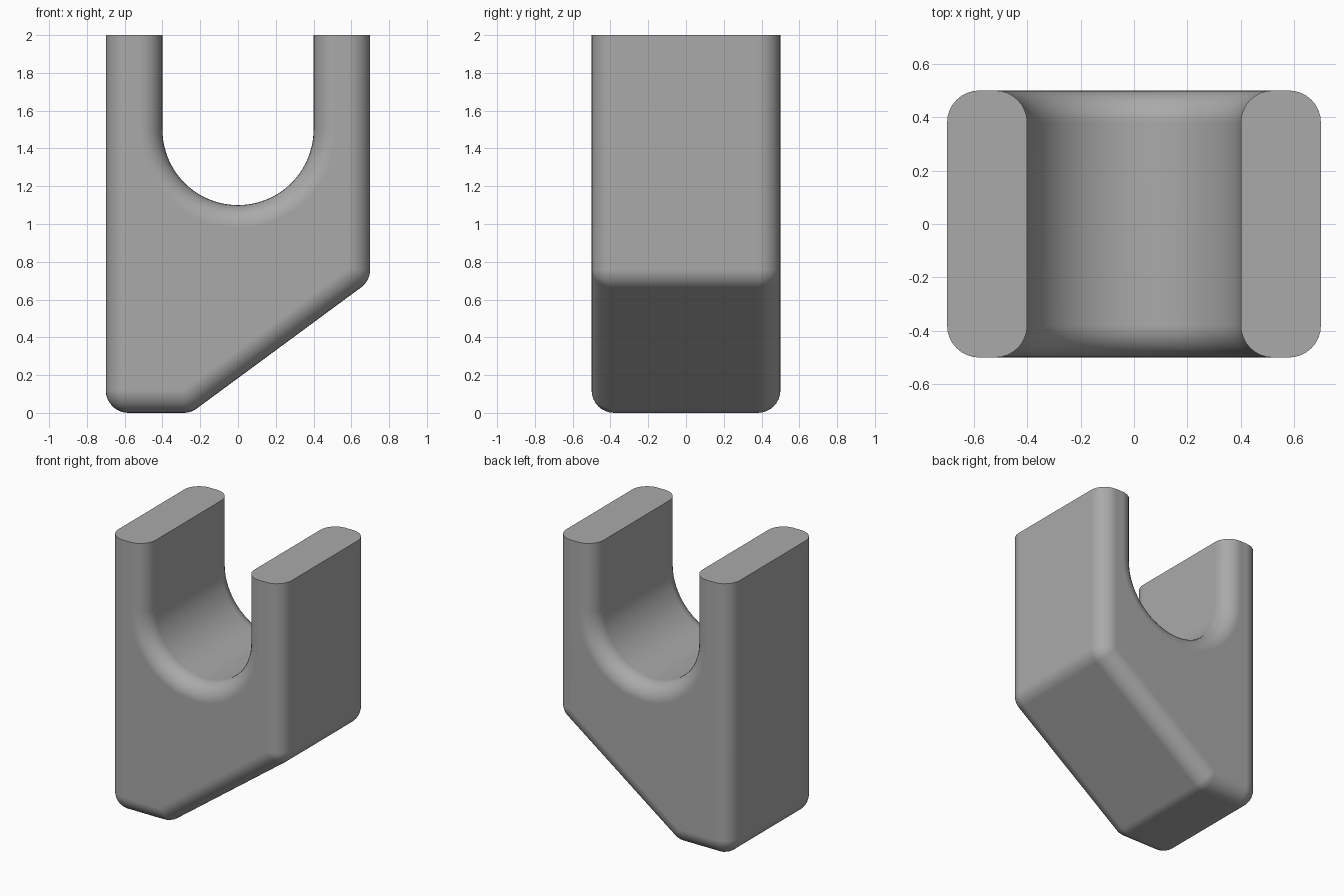
import bpy, bmesh, math
from mathutils import Vector

if "Cube" in bpy.data.objects:
    bpy.data.objects.remove(bpy.data.objects["Cube"])

R = 0.12            # edge rounding radius
HALF_Y = 0.5        # half thickness
SLOT_R, SLOT_Z = 0.4, 1.5
SEG = 8

# Outline as (core point, outward normal): moving R along the normal gives the full silhouette
outline = []


def add(x, z, angle):
    outline.append((Vector((x, z)), Vector((math.cos(angle), math.sin(angle)))))


def fan(x, z, a0, a1):
    for i in range(SEG + 1):
        add(x, z, a0 + (a1 - a0) * i / SEG)


# Outer contour, from the right arm down, round the foot and up the left arm
slope = math.atan2(0.7, 0.95)
turn_right = (math.pi / 2 - slope) / 2
turn_foot = slope / 2
add(0.7 - R, 2, 0)
fan(0.7 - R, 0.7 + R * math.tan(turn_right) , 0, slope - math.pi / 2)
fan(-0.25 - R * math.tan(turn_foot), R, slope - math.pi / 2, -math.pi / 2)
fan(-0.7 + R, R, -math.pi / 2, -math.pi)
add(-0.7 + R, 2, math.pi)

# Slot contour: straight sides joined by a half circle
core_r = SLOT_R + R
add(-core_r, 2, 0)
for i in range(41):
    a = math.pi + math.pi * i / 40
    add(core_r * math.cos(a), SLOT_Z + core_r * math.sin(a), a + math.pi)
add(core_r, 2, math.pi)

# Stack rounded rings from front to back
bm = bmesh.new()
steps = [math.pi / 2 * i / SEG for i in range(SEG + 1)]
levels = [(-HALF_Y + R - R * math.cos(t), R * math.sin(t)) for t in steps]
levels += [(-y, rho) for y, rho in reversed(levels)]
rings = []
for y, rho in levels:
    ring = []
    for core, normal in outline:
        p = core + normal * rho
        ring.append(bm.verts.new((p.x, y, p.y)))
    rings.append(ring)
n = len(outline)
for a, b in zip(rings, rings[1:]):
    for i in range(n):
        j = (i + 1) % n
        bm.faces.new((a[i], a[j], b[j], b[i]))
bm.faces.new(rings[0])
bm.faces.new(rings[-1])
bmesh.ops.remove_doubles(bm, verts=bm.verts[:], dist=1e-5)
bmesh.ops.recalc_face_normals(bm, faces=bm.faces[:])

mesh = bpy.data.meshes.new("fork_bracket")
bm.to_mesh(mesh)
bm.free()
bracket = bpy.data.objects.new("fork_bracket", mesh)
bpy.context.collection.objects.link(bracket)

# Plain grey finish
grey = bpy.data.materials.new("grey")
grey.diffuse_color = (0.4, 0.4, 0.4, 1)
grey.use_nodes = True
grey.node_tree.nodes["Principled BSDF"].inputs["Base Color"].default_value = grey.diffuse_color
mesh.materials.append(grey)

# Smooth fillets, crisp arm ends
bpy.context.view_layer.objects.active = bracket
bracket.select_set(True)
bpy.ops.object.shade_smooth_by_angle(angle=math.radians(35))
weighted = bracket.modifiers.new("weighted_normals", 'WEIGHTED_NORMAL')
weighted.keep_sharp = True
